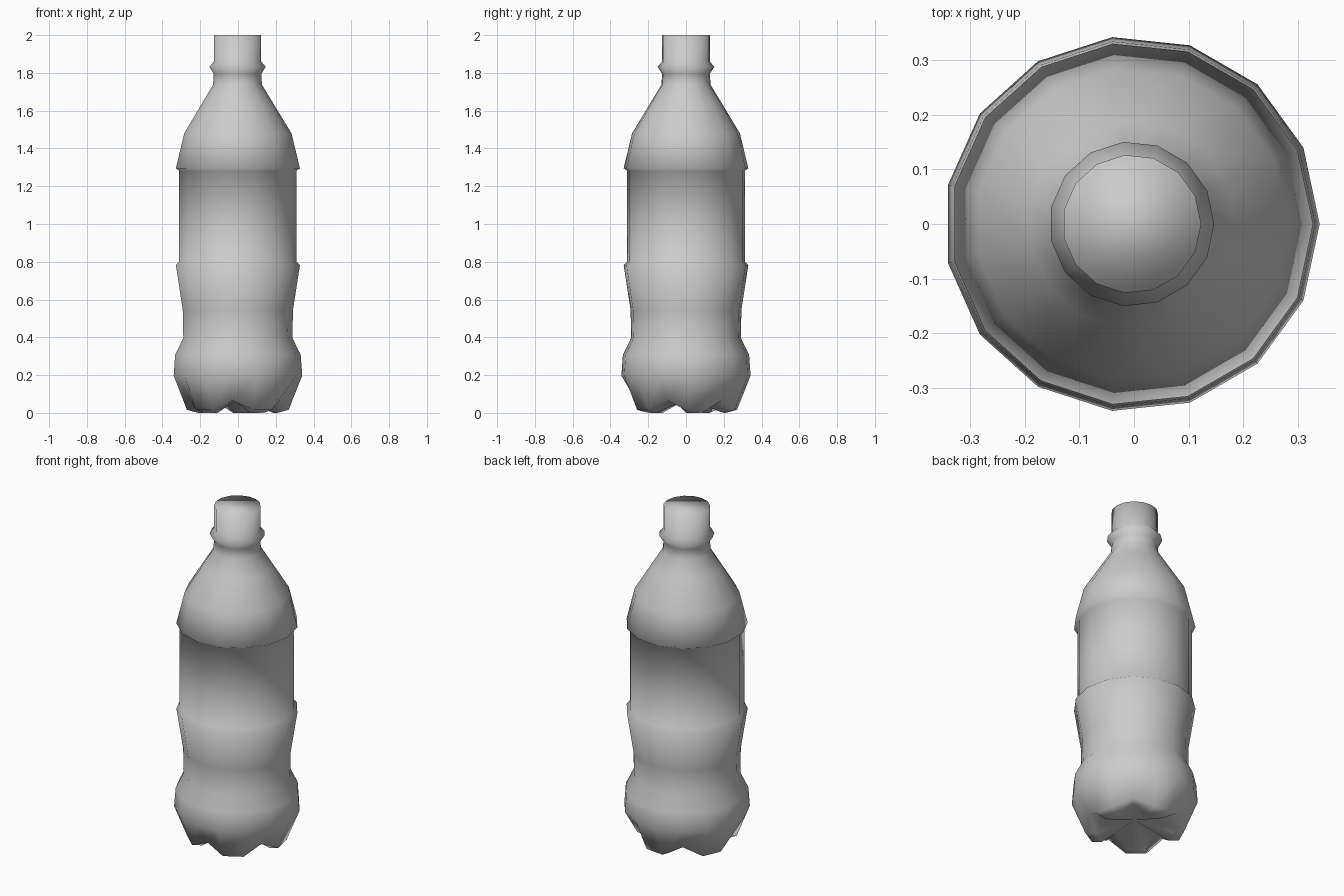
import bpy, bmesh, math

if "Cube" in bpy.data.objects:
    bpy.data.objects.remove(bpy.data.objects["Cube"])

SIDES = 15
OFFSET_X = -0.004   # odd side count: shift so the bounds are centred

bm = bmesh.new()


def ring(radius_z):
    """Ring of vertices; radius_z(i) gives radius and height for side i."""
    verts = []
    for i in range(SIDES):
        r, z = radius_z(i)
        a = 2 * math.pi * i / SIDES
        verts.append(bm.verts.new((r * math.cos(a) + OFFSET_X, r * math.sin(a), z)))
    return verts


def bridge(low, high):
    for i in range(SIDES):
        j = (i + 1) % SIDES
        bm.faces.new((low[i], low[j], high[j], high[i]))


def petal(foot, valley):
    """Five feet of two sides each, with a valley at every third side."""
    return lambda i: valley if i % 3 == 2 else foot


# petal base, from the inside of the feet outwards
rings = [
    ring(petal((0.21, 0.0), (0.17, 0.068))),
    ring(petal((0.272, 0.016), (0.25, 0.066))),
]

# body, shoulder, neck and flange profile (radius, height)
profile = [
    (0.344, 0.197), (0.336, 0.307), (0.292, 0.397), (0.295, 0.545),
    (0.332, 0.783), (0.314, 0.80), (0.314, 1.282), (0.332, 1.295),
    (0.287, 1.48), (0.19, 1.64), (0.131, 1.737), (0.127, 1.795),
    (0.151, 1.832), (0.127, 1.86), (0.127, 2.0),
]
rings += [ring(lambda i, p=p: p) for p in profile]
for low, high in zip(rings, rings[1:]):
    bridge(low, high)

# flat closed top and raised centre of the underside
bm.faces.new(rings[-1])
centre = bm.verts.new((OFFSET_X, 0, 0.07))
for i in range(SIDES):
    bm.faces.new((centre, rings[0][(i + 1) % SIDES], rings[0][i]))

bmesh.ops.recalc_face_normals(bm, faces=bm.faces)
for f in bm.faces:
    f.smooth = True

mesh = bpy.data.meshes.new("bottle")
bm.to_mesh(mesh)
bm.free()
bottle = bpy.data.objects.new("bottle", mesh)
bpy.context.collection.objects.link(bottle)
